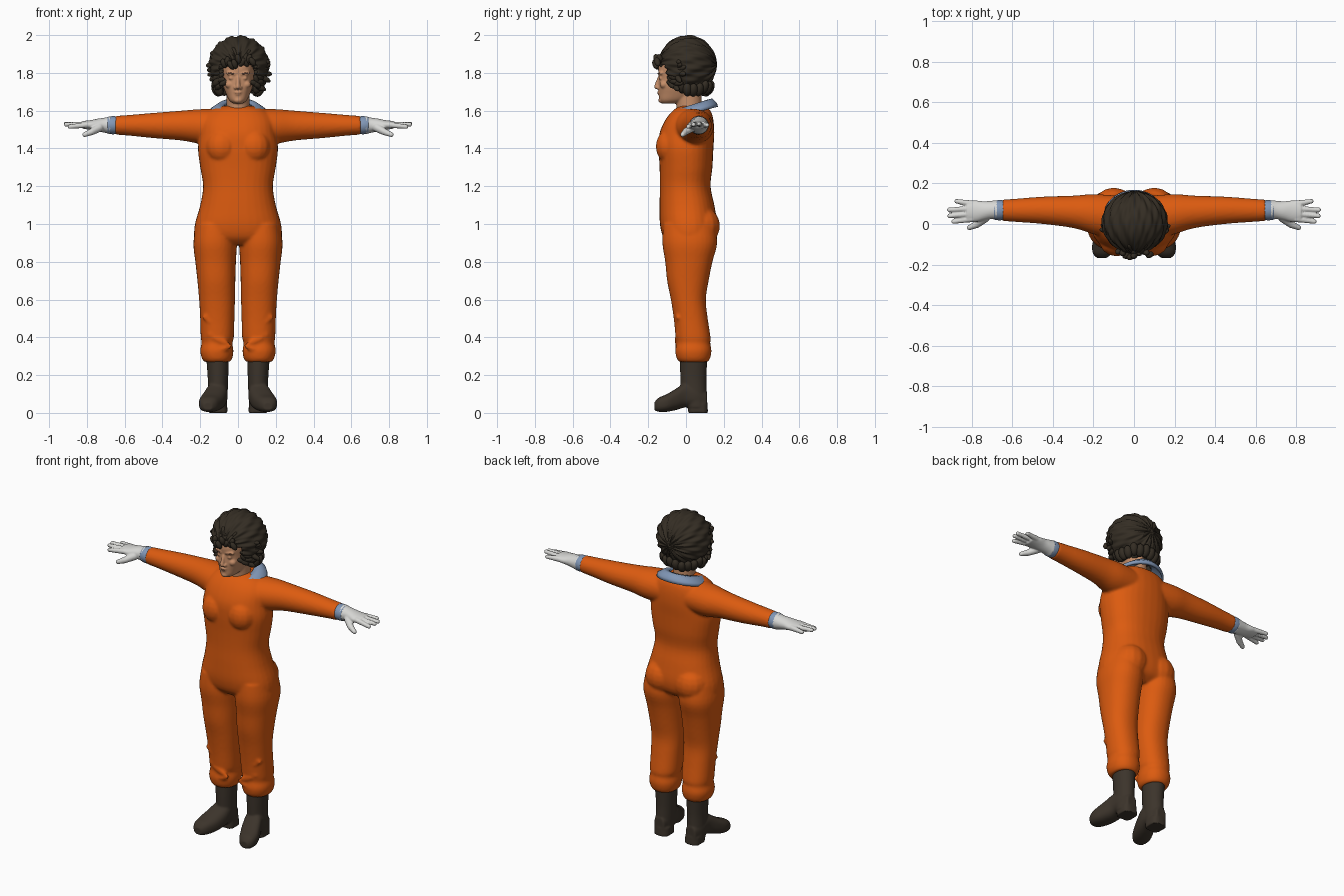
import bpy, bmesh, math, random
from mathutils import Vector, Matrix

random.seed(4)
if "Cube" in bpy.data.objects:
    bpy.data.objects.remove(bpy.data.objects["Cube"], do_unlink=True)


def material(name, r, g, b):
    m = bpy.data.materials.new(name)
    m.use_nodes = True
    m.diffuse_color = (r, g, b, 1)
    bsdf = m.node_tree.nodes["Principled BSDF"]
    bsdf.inputs["Base Color"].default_value = (r, g, b, 1)
    bsdf.inputs["Roughness"].default_value = 0.8
    return m


ORANGE = material("orange cloth", 0.72, 0.105, 0.005)
BLUE = material("blue knit", 0.22, 0.31, 0.47)
WHITE = material("white glove", 0.68, 0.68, 0.66)
SKIN = material("skin", 0.56, 0.27, 0.14)
BROW = material("dark skin", 0.30, 0.13, 0.07)
HAIR = material("dark hair", 0.034, 0.026, 0.017)
LEATHER = material("boot leather", 0.045, 0.034, 0.024)


def catmull(rows, steps=4):
    """Smoothly interpolate the rows of a loft."""
    out = []
    for i in range(len(rows) - 1):
        p0, p1 = rows[max(i - 1, 0)], rows[i]
        p2, p3 = rows[i + 1], rows[min(i + 2, len(rows) - 1)]
        for k in range(steps):
            t = k / steps
            out.append([b + 0.5 * t * (c - a + t * (2 * a - 5 * b + 4 * c - d + t * (3 * (b - c) + d - a)))
                        for a, b, c, d in zip(p0, p1, p2, p3)])
    return out + [rows[-1]]


def loft(bm, axis, rows, sides=(1,), power=2.0, seg=32):
    """Rows are (position on axis, a min, a max, b min, b max)."""
    for s in sides:
        rings = []
        for t, a0, a1, b0, b1 in catmull(rows):
            ring = []
            for i in range(seg):
                c, n = math.cos(math.tau * i / seg), math.sin(math.tau * i / seg)
                a = (a0 + a1) / 2 + (a1 - a0) / 2 * math.copysign(abs(c) ** (2 / power), c)
                b = (b0 + b1) / 2 + (b1 - b0) / 2 * math.copysign(abs(n) ** (2 / power), n)
                x, y, z = {"x": (t, a, b), "y": (a, t, b), "z": (a, b, t)}[axis]
                ring.append(bm.verts.new((x * s, y, z)))
            rings.append(ring)
        for r0, r1 in zip(rings, rings[1:]):
            for i in range(seg):
                j = (i + 1) % seg
                bm.faces.new((r0[i], r0[j], r1[j], r1[i]))
        bm.faces.new(rings[0])
        bm.faces.new(rings[-1])


def blob(bm, p, size, direction=(0, 0, 1), sides=(1,)):
    """Ellipsoid whose long axis follows a direction."""
    for s in sides:
        d = Vector((direction[0] * s, direction[1], direction[2]))
        m = (Matrix.Translation((p[0] * s, p[1], p[2])) @ d.to_track_quat("Z", "Y").to_matrix().to_4x4()
             @ Matrix.Diagonal((*size, 1)))
        bmesh.ops.create_uvsphere(bm, u_segments=14, v_segments=10, radius=1, matrix=m)


def limb(bm, p0, p1, r0, r1, sides=(1,), n=9):
    """Row of overlapping balls, fused later by a remesh."""
    for i in range(n):
        t = i / (n - 1)
        r = r0 + (r1 - r0) * t
        blob(bm, Vector(p0).lerp(Vector(p1), t), (r, r, r), sides=sides)


def finish(name, bm, mat, voxel=0, smooth=4):
    bmesh.ops.recalc_face_normals(bm, faces=bm.faces)
    for f in bm.faces:
        f.smooth = True
    me = bpy.data.meshes.new(name)
    bm.to_mesh(me)
    bm.free()
    me.materials.append(mat)
    ob = bpy.data.objects.new(name, me)
    bpy.context.collection.objects.link(ob)
    if voxel:
        r = ob.modifiers.new("Fuse", "REMESH")
        r.mode, r.voxel_size, r.use_smooth_shade = "VOXEL", voxel, True
        sm = ob.modifiers.new("Soften", "SMOOTH")
        sm.factor, sm.iterations = 0.5, smooth
    return ob


BOTH = (1, -1)

# Jumpsuit: torso, legs and sleeves fused together
bm = bmesh.new()
torso = [(1.625, .08, -.03, .10), (1.60, .15, -.07, .13), (1.55, .19, -.11, .145), (1.48, .20, -.14, .15),
         (1.40, .212, -.145, .145), (1.30, .20, -.14, .14), (1.20, .185, -.138, .13), (1.10, .20, -.14, .15),
         (1.00, .228, -.138, .165), (.93, .23, -.12, .15), (.89, .20, -.08, .10)]
loft(bm, "z", [(z, -w, w, f, b) for z, w, f, b in torso], power=2.3)
loft(bm, "z", [(1.0, .02, .22, -.12, .15), (.9, .007, .236, -.125, .165), (.8, .011, .226, -.11, .14),
               (.7, .014, .215, -.10, .12), (.6, .016, .206, -.08, .105), (.5, .019, .20, -.065, .115),
               (.4, .022, .197, -.055, .13), (.37, .03, .193, -.05, .128), (.33, .024, .20, -.057, .135),
               (.29, .03, .192, -.05, .128), (.27, .042, .178, -.036, .115)], BOTH, 2.2)
loft(bm, "x", [(.08, -.08, .14, 1.42, 1.61), (.2, -.05, .147, 1.425, 1.608), (.3, -.02, .14, 1.442, 1.60),
               (.45, 0, .135, 1.455, 1.588), (.58, .01, .125, 1.468, 1.577), (.65, .015, .12, 1.473, 1.572)], BOTH)
blob(bm, (.085, -.09, 1.41), (.085, .07, .09), sides=BOTH)
blob(bm, (.10, .09, .99), (.10, .09, .10), sides=BOTH)
for i in range(5):  # cloth folds around the shins
    blob(bm, (.08 + .015 * i, -.045 - .003 * (i % 2), .34 + .045 * i), (.012, .018, .055),
         (1, 0, .5 if i % 2 else -.4), BOTH)
finish("jumpsuit", bm, ORANGE, .008, 5)

# Boots: shaft, toed-out foot and heel block
bm = bmesh.new()
loft(bm, "z", [(.03, .06, .16, .0, .11), (.1, .055, .16, -.025, .11), (.18, .052, .16, -.03, .108),
               (.29, .048, .168, -.032, .113)], BOTH)
loft(bm, "y", [(.112, .075, .14, .02, .11), (.06, .06, .16, .03, .14), (0, .055, .168, .03, .16),
               (-.05, .065, .188, .016, .13), (-.1, .085, .206, .006, .10), (-.145, .11, .203, .006, .08),
               (-.168, .135, .182, .014, .055)], BOTH, 2.6)
loft(bm, "z", [(0, .055, .155, .012, .116), (.05, .058, .155, .008, .114)], BOTH, 3)
finish("boots", bm, LEATHER, .006, 3)

# Knitted wrist cuffs
bm = bmesh.new()
loft(bm, "x", [(.635, .021, .116, 1.477, 1.569), (.665, .018, .118, 1.475, 1.571), (.69, .022, .115, 1.479, 1.567)], BOTH)
finish("wrist_cuffs", bm, BLUE)

# Gloves with separate fingers and a low, forward thumb
bm = bmesh.new()
loft(bm, "x", [(.675, .018, .118, 1.474, 1.572), (.70, .024, .115, 1.482, 1.564), (.74, .018, .112, 1.49, 1.558),
               (.78, .010, .116, 1.498, 1.55), (.825, .014, .114, 1.505, 1.545)], BOTH)
for y0, x1, y1, z1 in [(.025, .89, .012, 1.515), (.05, .91, .04, 1.527), (.076, .911, .07, 1.53), (.1, .875, .112, 1.524)]:
    limb(bm, (.80, y0, 1.525), (x1, y1, z1), .0165, .012, BOTH)
limb(bm, (.735, .03, 1.51), (.775, -.002, 1.488), .023, .018, BOTH)
limb(bm, (.775, -.002, 1.488), (.812, -.018, 1.473), .018, .013, BOTH)
finish("gloves", bm, WHITE, .0045, 3)

# Wide collar, open at the front
bm = bmesh.new()
n, prev = 48, None
for i in range(n + 1):
    a = math.radians(-87 + 354 * i / n)
    c, s = math.cos(a), math.sin(a)
    drop = .012 * max(0, -s) ** 8
    cur = [bm.verts.new((rx * c, .03 + ry * s, z + k * s - drop))
           for rx, ry, z, k in [(.072, .085, 1.622, .03), (.105, .108, 1.624, .034), (.142, .128, 1.60, .036),
                                (.147, .132, 1.585, .034)]]
    if prev:
        for k in range(3):
            bm.faces.new((prev[k], cur[k], cur[k + 1], prev[k + 1]))
    prev = cur
collar = finish("collar", bm, BLUE)
solid = collar.modifiers.new("Thickness", "SOLIDIFY")
solid.thickness, solid.offset = .014, 0

# Head and neck
bm = bmesh.new()
loft(bm, "z", [(1.54, -.075, .075, -.06, .10), (1.60, -.062, .062, -.05, .085), (1.72, -.06, .06, -.06, .08)])
head = [(1.638, .025, -.125, -.06), (1.655, .047, -.14, 0), (1.69, .064, -.143, .06), (1.73, .078, -.145, .09),
        (1.775, .084, -.143, .11), (1.83, .088, -.147, .12), (1.89, .08, -.125, .11), (1.93, .05, -.08, .08)]
loft(bm, "z", [(z, -w, w, f, b) for z, w, f, b in head], power=2.4)
limb(bm, (0, -.142, 1.775), (0, -.158, 1.726), .009, .012)            # nose
blob(bm, (.013, -.148, 1.721), (.010, .012, .009), sides=BOTH)        # nostrils
blob(bm, (.036, -.136, 1.797), (.010, .012, .03), (1, .25, .1), BOTH)  # brow ridge
blob(bm, (.036, -.134, 1.772), (.014, .011, .009), sides=BOTH)        # eyelids
blob(bm, (.045, -.118, 1.738), (.024, .022, .02), sides=BOTH)         # cheeks
blob(bm, (0, -.128, 1.655), (.024, .018, .016))                       # chin
blob(bm, (0, -.142, 1.698), (.022, .011, .005))                       # upper lip
blob(bm, (0, -.140, 1.687), (.018, .011, .005))                       # lower lip
finish("head", bm, SKIN, .005, 3)

# Eyebrows and mouth line
bm = bmesh.new()
blob(bm, (.037, -.1455, 1.797), (.0035, .004, .02), (1, .25, .1), BOTH)
blob(bm, (0, -.1495, 1.6925), (.017, .003, .0018))
finish("brows_and_mouth", bm, BROW)

# Hair mass with strands that sweep from front to back
bm = bmesh.new()
bmesh.ops.create_uvsphere(bm, u_segments=144, v_segments=48, radius=1, matrix=Matrix.Rotation(math.pi / 2, 4, "X"))
for v in bm.verts:
    x, y, z = v.co
    phi = math.atan2(x, z)
    side = min(1, 4 * math.hypot(x, z))
    wave = math.sin(15 * phi + 5 * y) + .6 * math.sin(27 * phi - 6 * y + 1)
    r = 1 - side * .024 * (1.6 - wave)
    v.co = (.004 + .166 * x * r, .008 + .156 * y * r, 1.842 + .16 * z * r)
    if v.co.y < -.03 and v.co.z < 1.84 and abs(v.co.x) < .098:
        v.co.y = -.03
finish("hair", bm, HAIR)

# Curls: a fringe over the forehead and locks beside the face
bm = bmesh.new()
for i in range(27):
    a = math.radians(-128 + 256 * i / 26)
    s, c = math.sin(a), math.cos(a)
    for layer in range(3):
        rad = .098 + .02 * layer + random.uniform(-.006, .006)
        p = (.004 + rad * s * 1.04, -.125 + .02 * layer + .06 * s * s + random.uniform(-.012, .008),
             1.82 + c * (rad - .035 if c > 0 else rad + .02))
        blob(bm, p, (.014, .015, random.uniform(.026, .036)),
             (s + random.uniform(-.6, .6), random.uniform(.2, 1), c + random.uniform(-.5, .5)))
for i in range(9):  # loose fringe, heavier on one side
    blob(bm, (-.075 + .019 * i, -.148 - .014 * math.cos(i - 3), 1.862 + .012 * math.sin(2 * i) - (.012 if i < 4 else 0)),
         (.016, .016, .027), (random.uniform(-.8, .8), -.3, 1))
for i in range(14):  # nape and side locks
    a = math.radians(-25 + 230 * i / 13)
    blob(bm, (.115 * math.cos(a), .02 + .105 * math.sin(a), 1.715 + random.uniform(-.008, .012)),
         (.024, .024, .038), (.5 * math.cos(a), .5 * math.sin(a), 1))
finish("hair_curls", bm, HAIR)
